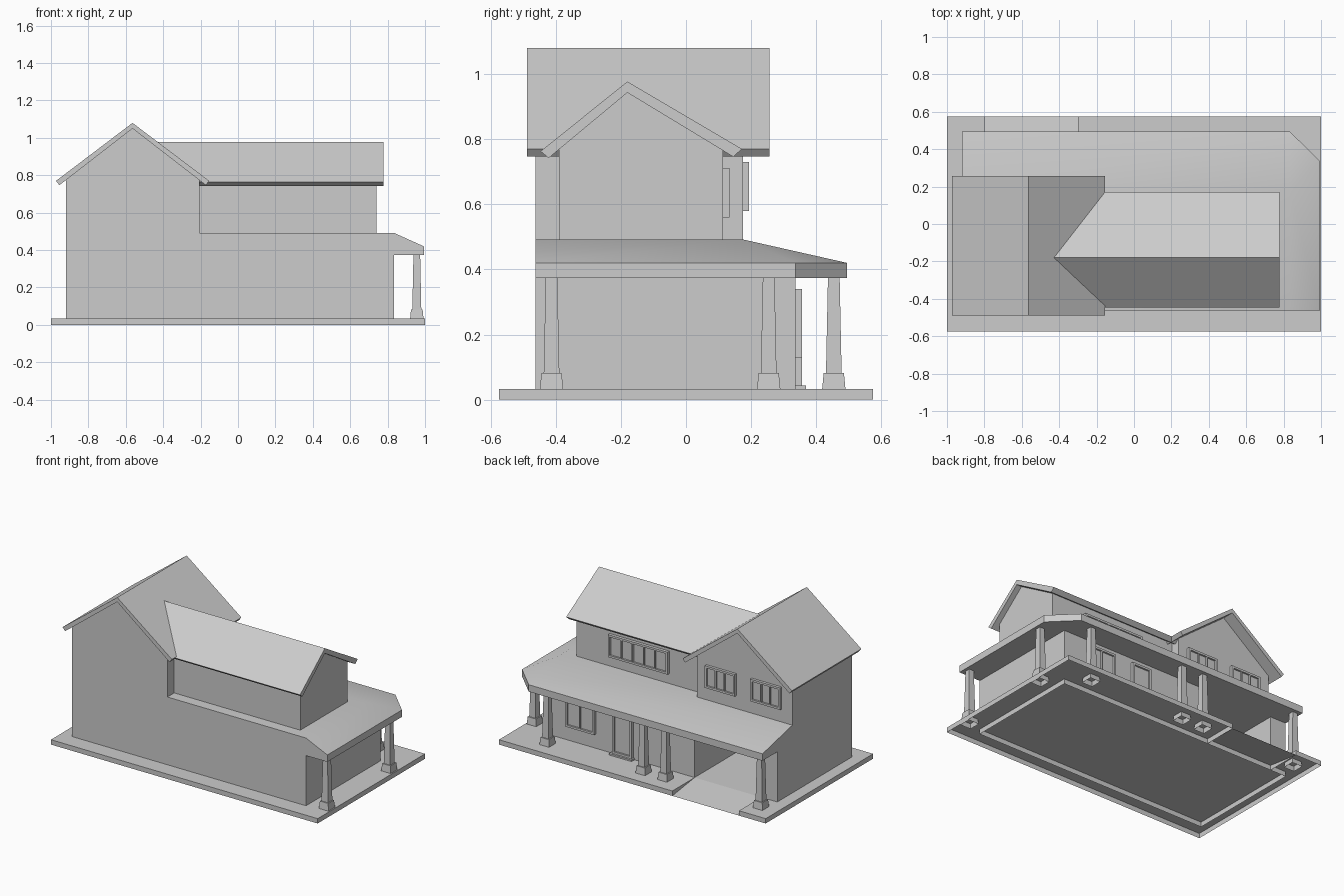
import bpy, bmesh, math
from mathutils import Matrix

if "Cube" in bpy.data.objects:
    bpy.data.objects.remove(bpy.data.objects["Cube"], do_unlink=True)

grey = bpy.data.materials.new("plain grey")
grey.use_nodes = True
grey.diffuse_color = (0.604, 0.604, 0.604, 1)
grey.node_tree.nodes["Principled BSDF"].inputs["Base Color"].default_value = (0.604, 0.604, 0.604, 1)


def finish(name, bm):
    """Make the object; parts that reach the ground are open underneath."""
    bmesh.ops.recalc_face_normals(bm, faces=bm.faces)
    grounded = [f for f in bm.faces if all(v.co.z < 0.0001 for v in f.verts)]
    bmesh.ops.delete(bm, geom=grounded, context="FACES")
    mesh = bpy.data.meshes.new(name)
    bm.to_mesh(mesh)
    bm.free()
    mesh.materials.append(grey)
    obj = bpy.data.objects.new(name, mesh)
    bpy.context.collection.objects.link(obj)
    return obj


def add_box(bm, xs, ys, zs):
    size = [b - a for a, b in (xs, ys, zs)]
    mid = [(a + b) / 2 for a, b in (xs, ys, zs)]
    bmesh.ops.create_cube(bm, size=1, matrix=Matrix.Translation(mid) @ Matrix.Diagonal((*size, 1)))


def box(name, xs, ys, zs):
    bm = bmesh.new()
    add_box(bm, xs, ys, zs)
    return finish(name, bm)


def prism(name, profile, axis, lo, hi):
    """Extrude a 2D profile along one axis."""
    def place(p, t):
        point = list(p)
        point.insert("xyz".index(axis), t)
        return point
    bm = bmesh.new()
    ends = [[bm.verts.new(place(p, t)) for p in profile] for t in (lo, hi)]
    for loop in ends:
        bm.faces.new(loop)
    n = len(profile)
    for i in range(n):
        j = (i + 1) % n
        bm.faces.new((ends[0][i], ends[0][j], ends[1][j], ends[1][i]))
    return finish(name, bm)


def window(name, xs, y, zs, panes, bar=0.014, mullion=0.008, depth=0.02):
    """Raised frame with slim mullions in front of recessed panes, facing +y."""
    bm = bmesh.new()
    (x0, x1), (z0, z1) = xs, zs
    add_box(bm, xs, (y - 0.005, y + 0.008), zs)
    for z in (z0, z1 - bar):
        add_box(bm, xs, (y, y + depth), (z, z + bar))
    for x in (x0, x1 - bar):
        add_box(bm, (x, x + bar), (y, y + depth), (z0 + bar, z1 - bar))
    for i in range(1, panes):
        x = x0 + bar + (x1 - x0 - 2 * bar) * i / panes - mullion / 2
        add_box(bm, (x, x + mullion), (y, y + depth), (z0 + bar, z1 - bar))
    return finish(name, bm)


def column(name, x, y):
    """Square tapered shaft on a tapered plinth that runs through the slab."""
    bm = bmesh.new()
    for r0, r1, z0, z1 in ((0.039, 0.031, 0, 0.082), (0.024, 0.018, 0.082, CEIL)):
        turn = Matrix.Translation((x, y, (z0 + z1) / 2)) @ Matrix.Rotation(math.pi / 4, 4, "Z")
        bmesh.ops.create_cone(bm, cap_ends=True, segments=4, radius1=r0 * math.sqrt(2),
                              radius2=r1 * math.sqrt(2), depth=z1 - z0, matrix=turn)
    return finish(name, bm)


# Main levels and wall lines
FLOOR, CEIL, DECK = 0.033, 0.373, 0.492
LEFT, RIGHT, FRONT, BACK, WING_BACK = -0.92, 0.834, -0.463, 0.336, 0.175

# Base slab with a notch, the driveway ramp filling it, and the footing below the walls
prism("base_slab", [(-1, -0.575), (1, -0.575), (1, 0.575), (-0.3, 0.575), (-0.3, BACK),
                    (-0.8, BACK), (-0.8, 0.575), (-1, 0.575)], "z", 0, FLOOR)
prism("driveway_ramp", [(BACK, 0), (0.575, 0), (BACK, FLOOR)], "x", -0.8, -0.3)
prism("wall_footing", [(LEFT, FRONT), (RIGHT, FRONT), (RIGHT, BACK), (LEFT, BACK)], "z", 0, FLOOR)

# Ground floor, with the open garage at the -x end
prism("ground_floor", [(LEFT, FRONT), (RIGHT, FRONT), (RIGHT, BACK), (-0.3, BACK),
                       (-0.3, -0.433), (-0.8, -0.433), (-0.8, BACK), (LEFT, BACK)],
      "z", FLOOR, CEIL)

# Porch roof: flat deck with sloping skirts and a clipped corner
bm = bmesh.new()
outline = [(LEFT, FRONT), (LEFT, 0.495), (0.833, 0.495), (0.994, 0.336), (0.994, FRONT)]
low = [bm.verts.new((x, y, CEIL)) for x, y in outline]
rim = [bm.verts.new((x, y, 0.42)) for x, y in outline[1:]]
top = [bm.verts.new((x, y, DECK)) for x, y in
       [(LEFT, FRONT), (LEFT, WING_BACK), (RIGHT, WING_BACK), (RIGHT, FRONT)]]
faces = [low, top, (top[1], top[2], rim[1], rim[0]), (top[2], rim[2], rim[1]),
         (top[2], top[3], rim[3], rim[2]), (low[0], low[1], rim[0], top[1], top[0]),
         (low[0], top[0], top[3], rim[3], low[4])]
faces += [(low[i + 1], low[i + 2], rim[i + 1], rim[i]) for i in range(3)]
for f in faces:
    bm.faces.new(f)
porch = finish("porch_roof", bm)
bpy.ops.object.select_all(action="DESELECT")
porch.select_set(True)
bpy.context.view_layer.objects.active = porch
bpy.ops.object.shade_smooth_by_angle(angle=math.radians(30))

# Upper storey walls with gabled tops
prism("wing_walls", [(LEFT, DECK), (-0.205, DECK), (-0.205, 0.778), (-0.565, 1.053), (LEFT, 0.781)],
      "y", FRONT, WING_BACK)
prism("upper_walls", [(-0.39, DECK), (0.113, DECK), (0.113, 0.778), (-0.18, 0.95), (-0.39, 0.784)],
      "x", -0.25, 0.74)

# Pitched roofs as chevron profiles
prism("wing_roof", [(-0.973, 0.77), (-0.564, 1.08), (-0.154, 0.77), (-0.172, 0.747),
                    (-0.564, 1.05), (-0.955, 0.747)], "y", -0.488, 0.256)
prism("upper_roof", [(-0.447, 0.763), (-0.18, 0.977), (0.172, 0.77), (0.145, 0.746),
                     (-0.18, 0.943), (-0.422, 0.742)], "x", -0.5, 0.778)

# Columns along the porch and the +x side
for i, (x, y) in enumerate([(0.956, -0.413), (0.956, 0.254), (0.72, 0.454),
                            (0, 0.454), (-0.165, 0.454), (-0.88, 0.454)]):
    column(f"porch_column_{i + 1}", x, y)

# Door, doorstep and windows
window("front_door", (0.16, 0.305), BACK, (0.043, 0.34), 1)
box("doorstep", (0.15, 0.32), (BACK - 0.005, 0.369), (FLOOR, 0.043))
window("ground_window", (0.44, 0.657), BACK, (0.13, 0.34), 2)
window("upper_window", (0.045, 0.493), 0.113, (0.56, 0.712), 5)
for side, x in (("left", -0.5), ("right", -0.84)):
    window(f"wing_window_{side}", (x, x + 0.225), WING_BACK - 0.002, (0.58, 0.73), 3)
